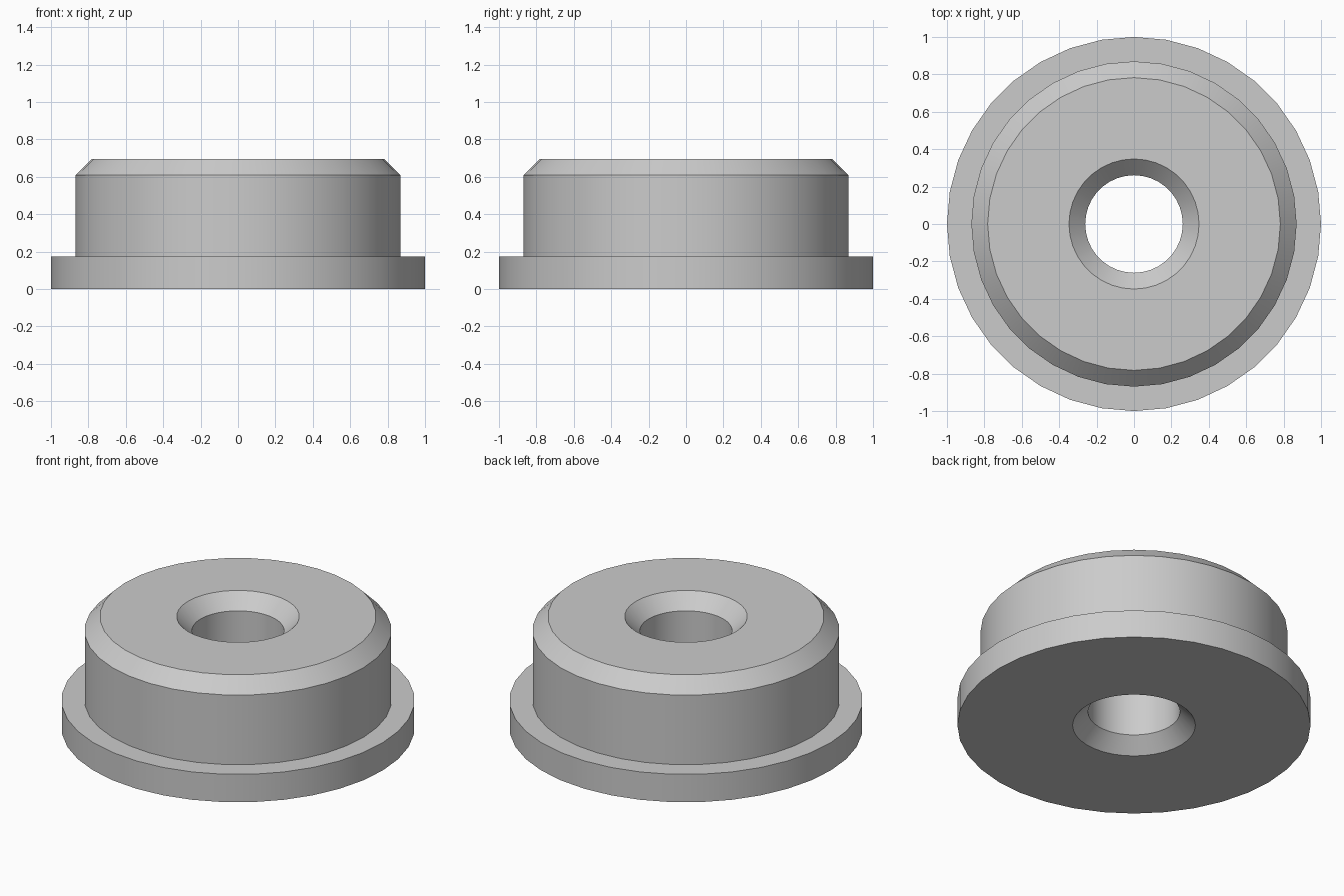
import bpy
import bmesh
import math

old = bpy.data.objects.get("Cube")
if old:
    bpy.data.objects.remove(old, do_unlink=True)

SIDES = 36
U = 1 / 11.5  # one design unit, flange radius is 11.5 units

grey = bpy.data.materials.new("light grey")
grey.use_nodes = True
colour = (0.6, 0.6, 0.6, 1)
grey.diffuse_color = colour
grey.node_tree.nodes["Principled BSDF"].inputs["Base Color"].default_value = colour

# Closed cross-section (radius, height): flange, body, chamfer, countersunk bore
profile = [
    (4, 0), (11.5, 0), (11.5, 2),      # underside and flange
    (10, 2), (10, 7), (9, 8),          # body and top chamfer
    (4, 8), (3, 7), (3, 1),            # upper countersink and bore
]

# Revolve the section around the vertical axis
bm = bmesh.new()
verts = [bm.verts.new((r * U, 0, z * U)) for r, z in profile]
edges = [bm.edges.new((v, verts[(i + 1) % len(verts)])) for i, v in enumerate(verts)]
bmesh.ops.spin(bm, geom=verts + edges, cent=(0, 0, 0), axis=(0, 0, 1),
               angle=math.tau, steps=SIDES)
bmesh.ops.remove_doubles(bm, verts=bm.verts, dist=0.0001)
bmesh.ops.recalc_face_normals(bm, faces=bm.faces)

mesh = bpy.data.meshes.new("flanged_bushing")
bm.to_mesh(mesh)
bm.free()
mesh.materials.append(grey)
bushing = bpy.data.objects.new("flanged_bushing", mesh)
bpy.context.collection.objects.link(bushing)

# Smooth round walls, crisp rims
bpy.ops.object.select_all(action="DESELECT")
bushing.select_set(True)
bpy.context.view_layer.objects.active = bushing
bpy.ops.object.shade_smooth_by_angle(angle=math.radians(30))
